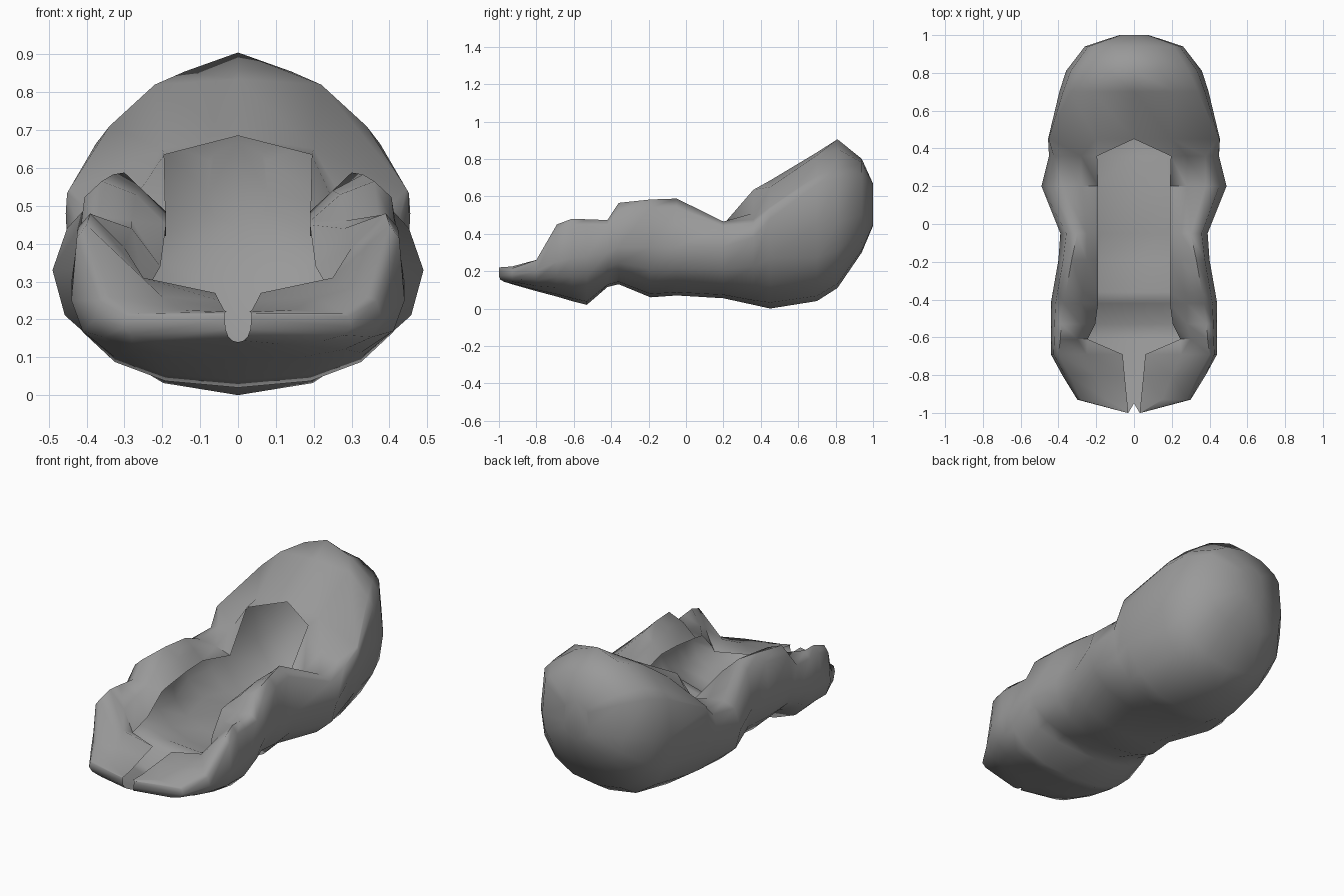
import bpy, bmesh, math

# Cross-section stations from toe to hood:
# y, bottom z, half width, z of widest point, rim x/z, flap middle x/z, flap inner edge x/z
STATIONS = [
    (-.93, .13, .30, .18, .28, .215, .15, .225, .037, .225),
    (-.80, .093, .38, .20, .34, .26, .20, .26, .05, .25),
    (-.69, .064, .44, .25, .40, .45, .25, .31, .06, .27),
    (-.61, .04, .44, .27, .39, .48, .30, .39, .245, .27),
    (-.53, .02, .44, .28, .385, .477, .28, .44, .205, .34),
    (-.42, .115, .44, .30, .37, .473, .28, .46, .19, .45),
    (-.36, .13, .43, .33, .36, .565, .27, .53, .19, .46),
    (-.19, .06, .40, .33, .33, .583, .25, .54, .19, .48),
    (-.05, .07, .39, .33, .30, .588, .25, .54, .19, .485),
    (.20, .055, .49, .33, .38, .465, .28, .45, .19, .42),
    (.36, .02, .45, .38, .38, .475, .28, .51, .195, .635),
    (.45, .00, .455, .48, .445, .545, .20, .65, 0, .685),
    (.70, .04, .395, .45, .34, .71, .22, .82, 0, .835),
    (.81, .11, .36, .46, .29, .745, .14, .855, 0, .905),
    (.94, .30, .26, .50, .21, .73, .12, .78, 0, .80),
]


def section(y, zb, w, zw, rx, rz, mx, mz, ix, iz):
    """Open loop: left inner edge, down under the hull, up to the right inner edge."""
    half = []
    for k in range(5):
        a = math.radians(22.5 * k)
        e = 2 / 2.3
        half.append((w * math.sin(a) ** e, zw - (zw - zb) * max(math.cos(a), 0) ** e))
    half.append((w * .65 + rx * .35, zw * .18 + rz * .82))
    half += [(rx, rz), (mx, mz), (ix, iz)]
    full = [(-x, z) for x, z in reversed(half[1:])] + half
    return [(x, y, z) for x, z in full]


# Toe tip: tiny section with a V notch cut back along the centre
tip = section(-1, .14, .035, .20, .035, .215, .033, .22, .03, .22)
tip = [(x, -.95 - .05 * min(abs(x) / .03, 1), z) for x, y, z in tip]
rings = [tip] + [section(*s) for s in STATIONS]
# Small rounded back end: shrunken copy of the last section
rings.append([(x * .3, 1.0, .56 + (z - .56) * .45) for x, y, z in rings[-1]])

# Folded shell: hull, side flaps and hood in one skin
bm = bmesh.new()
rows = [[bm.verts.new(p) for p in r] for r in rings]
for a, b in zip(rows, rows[1:]):
    for i in range(len(a) - 1):
        bm.faces.new((a[i], b[i], b[i + 1], a[i + 1]))
bm.faces.new(list(reversed(rows[-1][:-1])))
bmesh.ops.remove_doubles(bm, verts=bm.verts, dist=.0005)

mesh = bpy.data.meshes.new("folded_shell")
bm.to_mesh(mesh)
bm.free()
shell = bpy.data.objects.new("folded_shell", mesh)
bpy.context.collection.objects.link(shell)

# Plain grey
grey = bpy.data.materials.new("mid grey")
grey.diffuse_color = (.32, .32, .32, 1)
mesh.materials.append(grey)

bpy.context.view_layer.objects.active = shell
shell.select_set(True)
bpy.ops.object.shade_smooth_by_angle(angle=math.radians(60))
